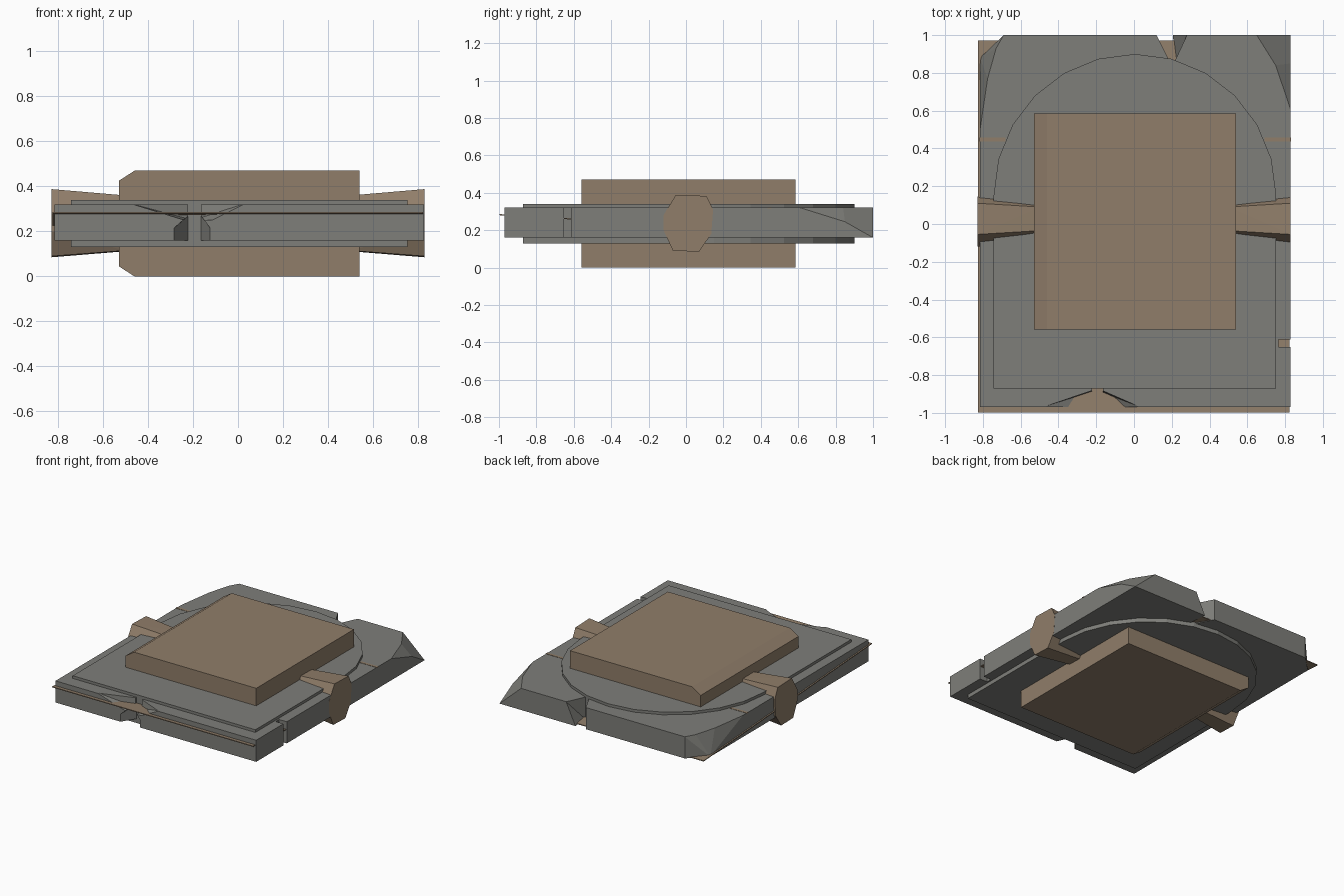
import bpy, bmesh, math

if "Cube" in bpy.data.objects:
    bpy.data.objects.remove(bpy.data.objects["Cube"])


def material(name, rgb):
    m = bpy.data.materials.new(name)
    m.diffuse_color = (*rgb, 1)
    m.use_nodes = True
    m.node_tree.nodes["Principled BSDF"].inputs["Base Color"].default_value = m.diffuse_color
    return m


stone = material("grey stone", (0.21, 0.21, 0.193))
clay = material("brown clay", (0.28, 0.208, 0.143))


def finish(name, bm, mat):
    bmesh.ops.recalc_face_normals(bm, faces=bm.faces)
    me = bpy.data.meshes.new(name)
    bm.to_mesh(me)
    bm.free()
    me.materials.append(mat)
    ob = bpy.data.objects.new(name, me)
    bpy.context.collection.objects.link(ob)
    return ob


def hull(name, pts, mat):
    """Convex solid around a set of points, with coplanar faces merged."""
    bm = bmesh.new()
    for p in pts:
        bm.verts.new(p)
    res = bmesh.ops.convex_hull(bm, input=bm.verts)
    loose = [v for v in bm.verts if not v.link_faces]
    bmesh.ops.delete(bm, geom=loose, context='VERTS')
    bmesh.ops.dissolve_limit(bm, angle_limit=0.01, verts=bm.verts, edges=bm.edges)
    return finish(name, bm, mat)


def at(z, outline):
    return [(x, y, z) for x, y in outline]


def prism(name, outline, z0, z1, mat):
    return hull(name, at(z0, outline) + at(z1, outline), mat)


def box(name, x0, x1, y0, y1, z0, z1, mat):
    return prism(name, [(x0, y0), (x1, y0), (x1, y1), (x0, y1)], z0, z1, mat)


# Main slab with worn back corners
LOW, TOP = 0.16, 0.32
slab = hull("main_slab",
            at(TOP, [(-0.815, -0.97), (0.828, -0.97), (0.828, 0.61), (0.75, 0.84),
                     (0.65, 1.0), (-0.69, 1.0), (-0.73, 0.93), (-0.775, 0.77), (-0.815, 0.5)])
            + at(LOW, [(-0.815, -0.97), (0.828, -0.97), (0.828, 1.0),
                       (-0.69, 1.0), (-0.815, 0.88)])
            + [(0.828, 0.85, 0.245)], stone)

# Cracks and chips cut out of the slab rim
cutters = [
    box("right_crack_cutter", 0.765, 0.9, -0.652, -0.612, 0.1, 0.4, stone),
    box("front_crack_cutter", -0.222, -0.165, -1.1, -0.86, 0.1, 0.4, stone),
    # lower flare of the front crack
    hull("front_flare_cutter",
         at(0.1, [(-0.29, -0.98), (-0.12, -0.98), (-0.22, -0.87), (-0.165, -0.87)])
         + at(0.21, [(-0.29, -0.98), (-0.12, -0.98)])
         + at(0.27, [(-0.222, -0.98), (-0.165, -0.98), (-0.22, -0.87), (-0.165, -0.87)]), stone),
    # wide shallow chip along the front top edge
    hull("front_chip_cutter",
         at(0.33, [(-0.5, -0.975), (0.05, -0.975), (-0.235, -0.91),
                   (-0.13, -0.91), (-0.19, -0.87)])
         + at(0.25, [(-0.24, -0.975), (-0.11, -0.975), (-0.2, -0.88)]), stone),
    # wedge in the back edge
    hull("back_wedge_cutter",
         at(0.33, [(0.115, 1.01), (0.285, 1.01), (0.215, 0.92), (0.215, 0.86), (0.19, 0.86)])
         + at(0.15, [(0.115, 1.01), (0.2, 1.01), (0.215, 0.86), (0.19, 0.86)]), stone),
]
for c in cutters:
    c.hide_render = True
    c.hide_viewport = False
    c.display_type = 'WIRE'
    m = slab.modifiers.new(c.name, 'BOOLEAN')
    m.operation = 'DIFFERENCE'
    m.solver = 'EXACT'
    m.object = c

# Bake the cuts and drop the cutters
dg = bpy.context.evaluated_depsgraph_get()
baked = bpy.data.meshes.new_from_object(slab.evaluated_get(dg))
slab.modifiers.clear()
slab.data = baked
for c in cutters:
    bpy.data.objects.remove(c)

# Thin sloping sheet that peeks out of the slab edges
rim = [(-0.825, -0.998, 0.28), (0.822, -0.998, 0.28), (0.822, 0.972, 0.162), (-0.825, 0.972, 0.162)]
hull("sloping_sheet", rim + [(x, y, z + 0.006) for x, y, z in rim], clay)

# Arched panel standing proud of both slab faces
arch = [(0.005 + 0.748 * math.cos(math.radians(a)), 0.15 + 0.75 * math.sin(math.radians(a)))
        for a in range(0, 181, 15)]
prism("arched_panel", [(-0.743, -0.872), (0.753, -0.872)] + arch, 0.13, 0.34, stone)

# Central block, bevelled along its left edges
block = [(-0.53, 0.045), (-0.46, 0), (0.54, 0), (0.54, 0.47), (-0.46, 0.47), (-0.53, 0.425)]
hull("central_block", [(x, y, z) for x, z in block for y in (-0.558, 0.585)], clay)

# Flared side lugs
outer = [(-0.12, 0.2), (-0.12, 0.28), (-0.055, 0.388), (0.11, 0.383), (0.145, 0.31),
         (0.135, 0.18), (0.07, 0.085), (-0.07, 0.09)]
inner = [(-0.07, 0.2), (-0.07, 0.28), (-0.035, 0.36), (0.09, 0.358), (0.11, 0.3),
         (0.1, 0.18), (0.06, 0.112), (-0.04, 0.115)]
for side, name in ((-1, "left_lug"), (1, "right_lug")):
    hull(name, [(side * 0.829, y, z) for y, z in outer]
         + [(side * 0.5, y, z) for y, z in inner], clay)

# Narrow inlaid strips across the slab
for name, x0, x1 in (("left_strip", -0.817, -0.68), ("right_strip", 0.69, 0.83)):
    box(name, x0, x1, 0.437, 0.457, 0.316, 0.322, clay)
